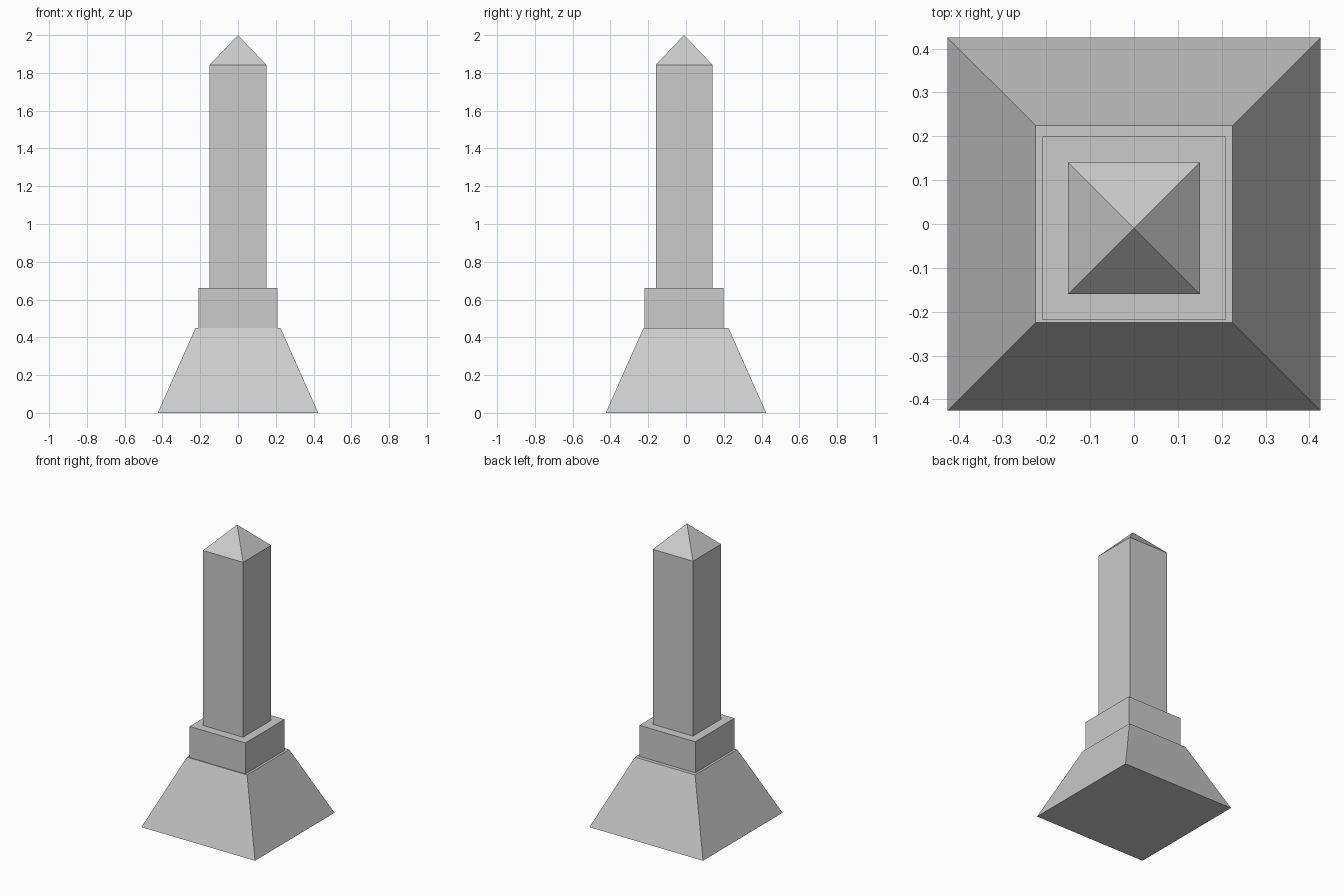
import bpy, bmesh

if "Cube" in bpy.data.objects:
    bpy.data.objects.remove(bpy.data.objects["Cube"])


def tapered_block(name, half_bottom, half_top, z0, z1, y=0.0):
    """Square block whose top may shrink, down to a point when half_top is 0."""
    bm = bmesh.new()
    bmesh.ops.create_cube(bm, size=2)
    for v in bm.verts:
        top = v.co.z > 0
        half = half_top if top else half_bottom
        v.co = (v.co.x * half, v.co.y * half + y, z1 if top else z0)
    bmesh.ops.remove_doubles(bm, verts=bm.verts, dist=1e-5)
    bmesh.ops.recalc_face_normals(bm, faces=bm.faces)
    mesh = bpy.data.meshes.new(name)
    bm.to_mesh(mesh)
    bm.free()
    obj = bpy.data.objects.new(name, mesh)
    bpy.context.collection.objects.link(obj)
    return obj


OFFSET_Y = -0.01  # upper parts sit slightly forward of the base

# Sloped base
tapered_block("base", 0.425, 0.225, 0.0, 0.45)
# Square plinth
tapered_block("plinth", 0.209, 0.209, 0.45, 0.66, OFFSET_Y)
# Tall shaft
tapered_block("shaft", 0.15, 0.15, 0.66, 1.843, OFFSET_Y)
# Pyramid cap
tapered_block("pyramid_cap", 0.15, 0.0, 1.843, 2.0, OFFSET_Y)
